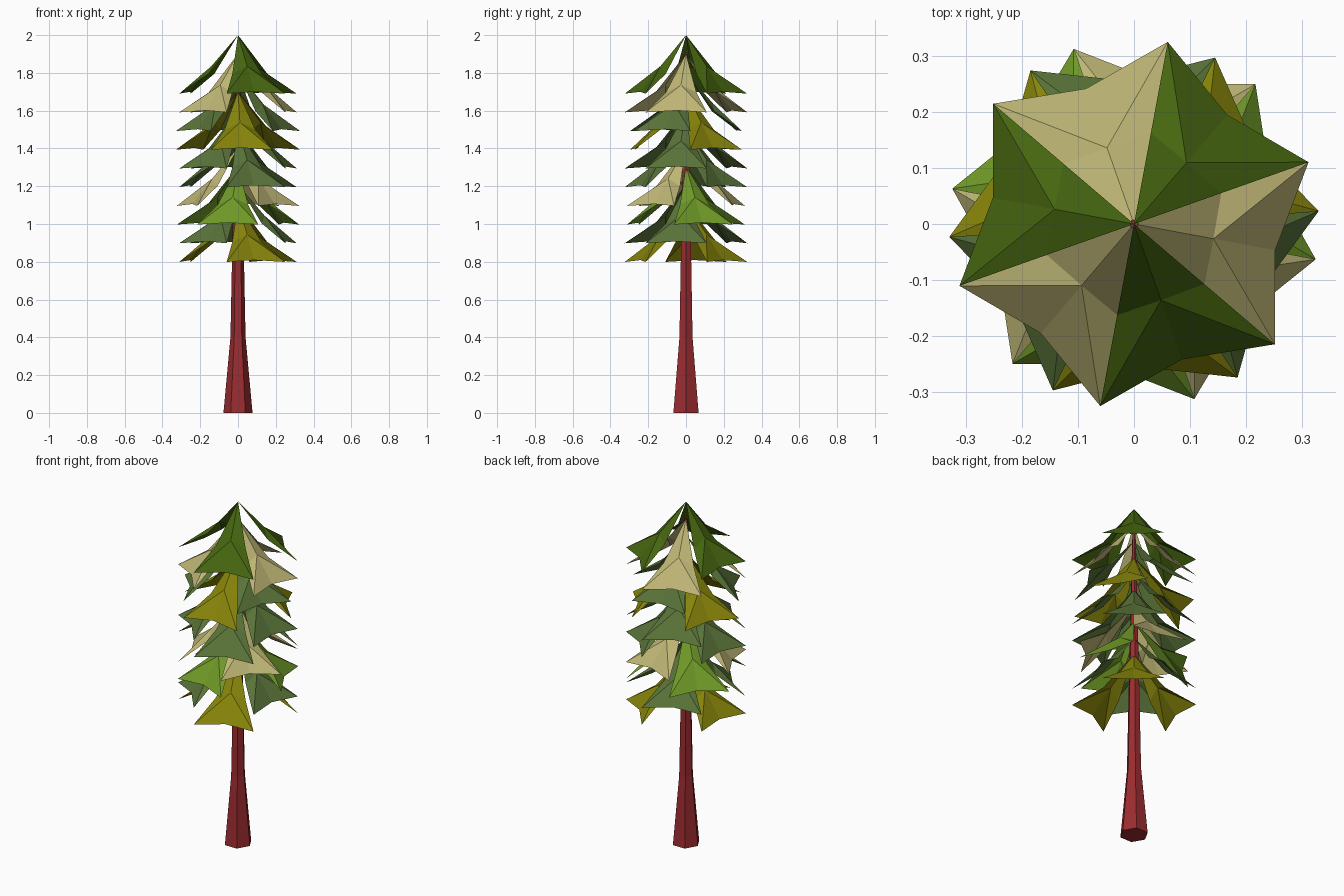
import bpy
import bmesh
from math import sin, cos, radians

if "Cube" in bpy.data.objects:
    bpy.data.objects.remove(bpy.data.objects["Cube"])


def material(name, rgb):
    m = bpy.data.materials.new(name)
    m.diffuse_color = (*rgb, 1)
    m.use_nodes = True
    m.node_tree.nodes["Principled BSDF"].inputs["Base Color"].default_value = m.diffuse_color
    return m


def finish(name, bm, mat):
    me = bpy.data.meshes.new(name)
    bm.to_mesh(me)
    bm.free()
    me.materials.append(mat)
    ob = bpy.data.objects.new(name, me)
    bpy.context.collection.objects.link(ob)
    return ob


def polar(r, deg, z):
    return (r * cos(radians(deg)), r * sin(radians(deg)), z)


# Trunk: six-sided, flared foot, thin top
bm = bmesh.new()
rings = [[bm.verts.new(polar(r, 60 * k, z)) for k in range(6)]
         for r, z in [(0.077, 0), (0.04, 0.4), (0.03, 0.9), (0.008, 1.9)]]
for lo, hi in zip(rings, rings[1:]):
    for k in range(6):
        n = (k + 1) % 6
        bm.faces.new((lo[k], lo[n], hi[n], hi[k]))
bm.faces.new(rings[0][::-1])
bm.faces.new(rings[-1])
finish("trunk", bm, material("bark", (0.33, 0.025, 0.03)))

# Foliage colours
dark = material("dark_green", (0.06, 0.13, 0.005))
beige = material("beige", (0.52, 0.47, 0.18))
grey = material("grey_green", (0.10, 0.17, 0.04))
olive = material("olive", (0.24, 0.23, 0.003))
bright = material("bright_green", (0.16, 0.32, 0.02))


def add_leaf(bm, angle, top):
    # Drooping ridged leaf: apex, middle row, notched lower row
    def v(r, off, drop):
        return bm.verts.new(polar(r, angle + off, top - drop))
    apex = v(0, 0, 0)
    s1, c, s2 = v(0.165, -30, 0.205), v(0.144, 0, 0.165), v(0.165, 30, 0.205)
    t1, m, t2 = v(0.33, -30, 0.31), v(0.256, 0, 0.30), v(0.33, 30, 0.31)
    for f in [(apex, s1, c), (apex, c, s2), (s1, t1, c),
              (c, t1, m), (c, m, t2), (c, t2, s2)]:
        bm.faces.new(f)


# Ten tiers of three leaves, from top down: angle of one leaf and colour
tiers = [(49.5, dark), (109.5, beige), (94, grey), (34, olive),
         (109.5, grey), (49.5, grey), (79, beige), (19, bright),
         (109.5, grey), (49.5, olive)]
for i, (angle, mat) in enumerate(tiers):
    bm = bmesh.new()
    for k in range(3):
        add_leaf(bm, angle + 120 * k, 2.0 - 0.099 * i)
    finish(f"leaf_tier_{i + 1}", bm, mat)
